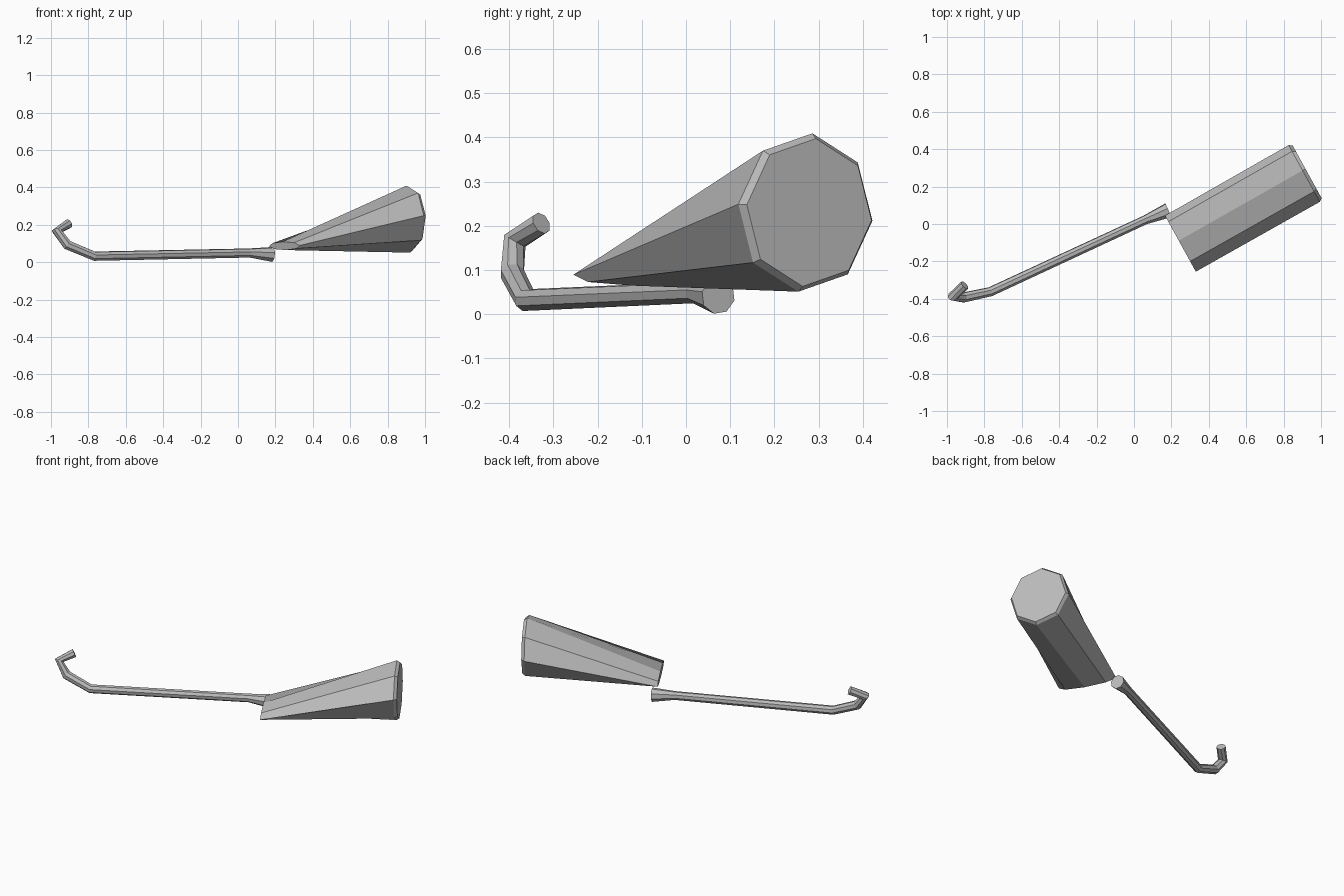
import bpy, bmesh, math
from mathutils import Vector

cube = bpy.data.objects.get("Cube")
if cube:
    bpy.data.objects.remove(cube)

grey = bpy.data.materials.new("mid grey")
grey.use_nodes = True
grey.diffuse_color = (0.5, 0.5, 0.5, 1)
grey.node_tree.nodes["Principled BSDF"].inputs["Base Color"].default_value = (0.5, 0.5, 0.5, 1)

AXIS = Vector((0.876, 0.482, 0))      # the way the bag points
SIDE = Vector((-0.482, 0.876, 0))
UP = Vector((0, 0, 1))


def ring(bm, centre, half_width, half_height):
    """Upright octagon across the bag axis."""
    verts = []
    for i in range(8):
        a = math.radians(6 + 45 * i)
        offset = SIDE * math.sin(a) * half_width + UP * math.cos(a) * half_height
        verts.append(bm.verts.new(centre + offset))
    return verts


# Bag: flattened mouth lofted to a round base with a bevelled rim
base = Vector((0.91, 0.27, 0.23))
bm = bmesh.new()
rings = [
    ring(bm, Vector((0.248, -0.105, 0.087)), 0.172, 0.0225),
    ring(bm, base, 0.174, 0.18),
    ring(bm, base + AXIS * 0.018, 0.162, 0.168),
]
for a, b in zip(rings, rings[1:]):
    for i in range(8):
        j = (i + 1) % 8
        bm.faces.new((a[i], a[j], b[j], b[i]))
bm.faces.new(rings[0])
bm.faces.new(rings[-1])
bmesh.ops.recalc_face_normals(bm, faces=bm.faces)
mesh = bpy.data.meshes.new("bag")
bm.to_mesh(mesh)
bm.free()
mesh.materials.append(grey)
bag = bpy.data.objects.new("bag", mesh)
bpy.context.collection.objects.link(bag)

# Handle: eight-sided bent tube with a flared end (x, y, z, radius)
path = [
    (-0.905, -0.327, 0.206, 0.026),
    (-0.968, -0.387, 0.166, 0.028),
    (-0.912, -0.393, 0.092, 0.028),
    (-0.768, -0.362, 0.032, 0.026),
    (0.06, 0.022, 0.049, 0.025),
    (0.182, 0.073, 0.041, 0.041),
]
curve = bpy.data.curves.new("handle", "CURVE")
curve.dimensions = "3D"
curve.bevel_depth = 1
curve.bevel_resolution = 2
curve.use_fill_caps = True
spline = curve.splines.new("POLY")
spline.points.add(len(path) - 1)
spline.use_smooth = False
for point, (x, y, z, r) in zip(spline.points, path):
    point.co = (x, y, z, 1)
    point.radius = r
curve.materials.append(grey)
handle = bpy.data.objects.new("handle", curve)
bpy.context.collection.objects.link(handle)
